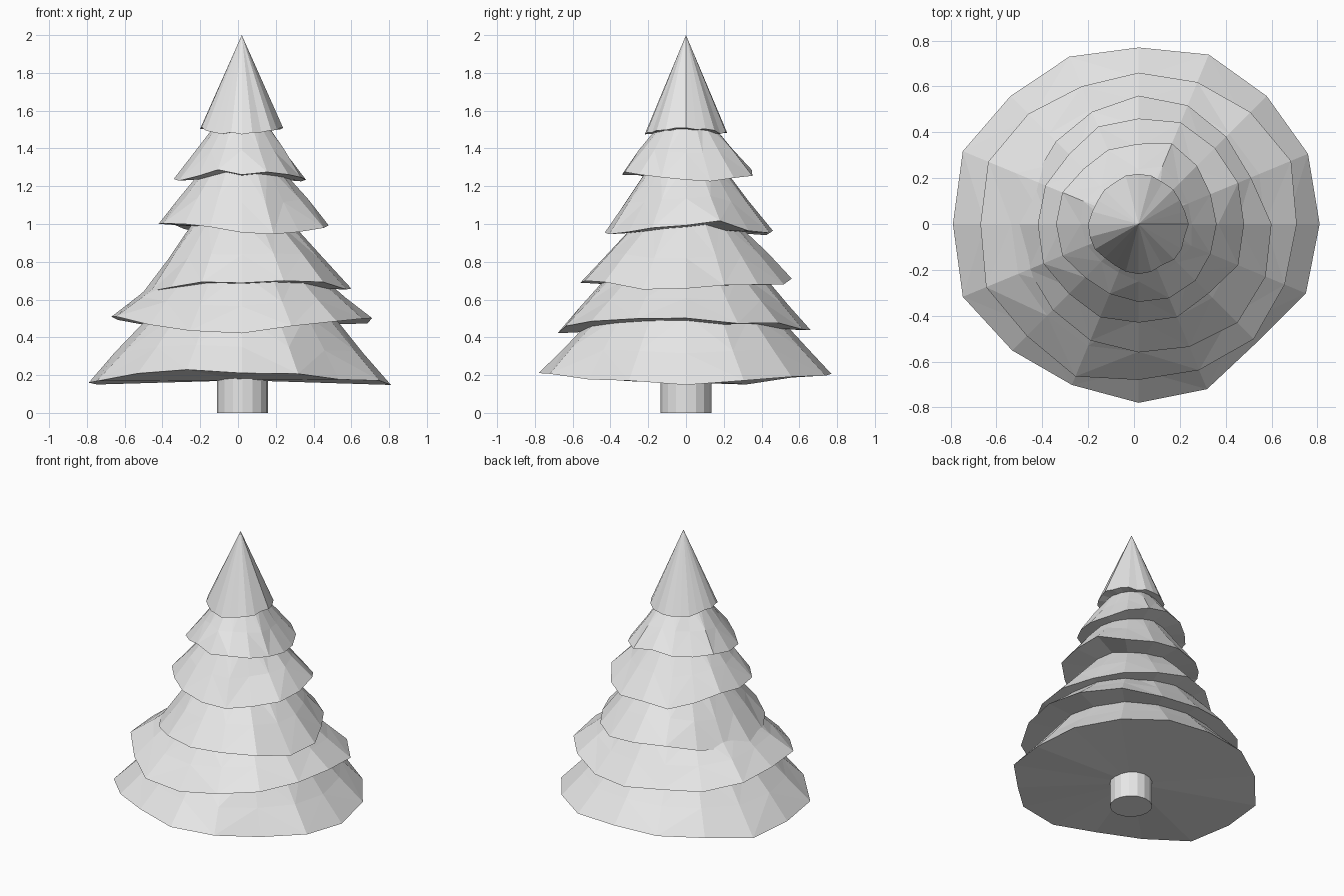
import bpy, bmesh, random
from math import sin, cos, pi
from mathutils import Vector

default = bpy.data.objects.get("Cube")
if default:
    bpy.data.objects.remove(default, do_unlink=True)

random.seed(7)
AXIS_X = 0.02

# One plain grey for the whole tree
grey = bpy.data.materials.new("plain_grey")
grey.use_nodes = True
colour = (0.8, 0.8, 0.8, 1)
grey.diffuse_color = colour
grey.node_tree.nodes["Principled BSDF"].inputs["Base Color"].default_value = colour


def finish(name, bm):
    bmesh.ops.recalc_face_normals(bm, faces=bm.faces)
    mesh = bpy.data.meshes.new(name)
    bm.to_mesh(mesh)
    bm.free()
    mesh.materials.append(grey)
    obj = bpy.data.objects.new(name, mesh)
    bpy.context.collection.objects.link(obj)
    return obj


def bridge(bm, lower, upper):
    """Join two rings with triangles, alternating the diagonal."""
    count = len(lower)
    for i in range(count):
        j = (i + 1) % count
        a, b, c, d = lower[i], lower[j], upper[j], upper[i]
        pairs = ((a, b, c), (a, c, d)) if i % 2 else ((a, b, d), (b, c, d))
        for tri in pairs:
            bm.faces.new(tri)


def fan(bm, ring, point):
    tip = bm.verts.new(point)
    for i, v in enumerate(ring):
        bm.faces.new((v, ring[(i + 1) % len(ring)], tip))


def tier(name, radii, rim_z, warp, jitter, top_r, top_z):
    """A ragged skirt: irregular rim, faceted middle, narrow neck, closed underside."""
    bm = bmesh.new()
    rim, middle, neck = [], [], []
    for i, percent in enumerate(radii):
        angle = 2 * pi * i / len(radii)
        out = Vector((cos(angle), sin(angle), 0))
        base = Vector((AXIS_X, 0, 0))
        r = percent / 100
        z = rim_z + warp * cos(2 * angle) + random.uniform(-jitter, jitter)
        low = base + out * r + Vector((0, 0, z))
        high = base + out * top_r + Vector((0, 0, top_z))
        centre = low.lerp(high, 0.45) + out * random.uniform(-jitter, jitter) * 0.5
        rim.append(bm.verts.new(low))
        middle.append(bm.verts.new(centre))
        neck.append(bm.verts.new(high))
    bridge(bm, rim, middle)
    bridge(bm, middle, neck)
    fan(bm, neck, (AXIS_X, 0, top_z))
    fan(bm, rim, (AXIS_X, 0, rim_z - abs(warp) * 0.5))
    finish(name, bm)


# Branch skirts, bottom to top; radii are percentages counted round from +x
tier("bottom_branches",
     (79, 80, 79, 80, 77, 79, 79, 83, 81, 83, 78, 76, 78, 78, 73, 79),
     0.19, -0.035, 0.02, 0.48, 0.52)
tier("second_branches",
     (69, 72, 69, 67, 66, 65, 68, 71, 69, 72, 69, 72, 68, 69, 71, 69),
     0.47, 0.03, 0.02, 0.4, 0.74)
tier("third_branches",
     (58, 53, 54, 56, 56, 53, 51, 50, 52, 52, 53, 55, 56, 58, 61, 60),
     0.68, -0.025, 0.02, 0.25, 1.02)
tier("fourth_branches",
     (46, 47, 47, 48, 46, 46, 43, 44, 44, 45, 43, 44, 43, 44, 43, 47),
     0.98, 0.02, 0.025, 0.19, 1.31)
tier("fifth_branches",
     (34, 34, 36, 38, 35, 35, 34, 36, 36, 36, 33, 33, 34, 35, 35, 34),
     1.26, -0.02, 0.02, 0.12, 1.55)

# Pointed crown with a lightly scalloped rim
bm = bmesh.new()
ring = []
for i in range(24):
    angle = 2 * pi * i / 24
    r = 0.213 + random.uniform(-0.008, 0.008)
    z = 1.49 + 0.015 * cos(2 * angle) + random.uniform(-0.01, 0.01)
    ring.append(bm.verts.new((AXIS_X + r * cos(angle), r * sin(angle), z)))
fan(bm, ring, (AXIS_X, 0, 2))
fan(bm, ring, (AXIS_X, 0, 1.49))
finish("crown", bm)

# Short round trunk
bm = bmesh.new()
bmesh.ops.create_cone(bm, cap_ends=True, segments=16, radius1=0.135,
                      radius2=0.135, depth=0.3)
bmesh.ops.translate(bm, verts=bm.verts, vec=(AXIS_X + 0.005, 0, 0.15))
finish("trunk", bm)
